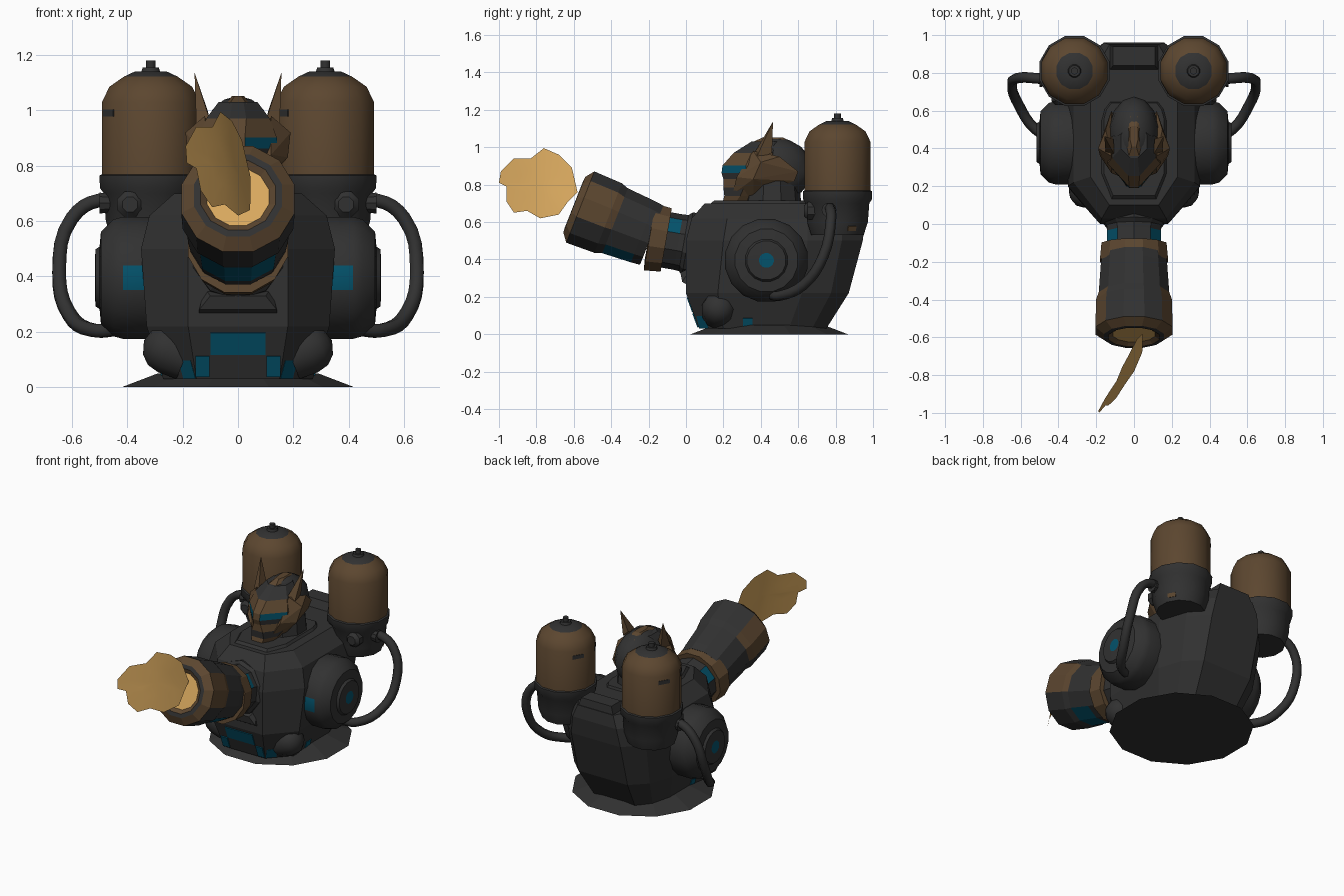
import bpy, bmesh
from math import pi, cos, sin, radians
from mathutils import Matrix, Vector

cube = bpy.data.objects.get("Cube")
if cube:
    bpy.data.objects.remove(cube, do_unlink=True)


def material(name, rgb):
    m = bpy.data.materials.new(name)
    m.use_nodes = True
    m.diffuse_color = (*rgb, 1)
    m.node_tree.nodes["Principled BSDF"].inputs["Base Color"].default_value = (*rgb, 1)
    return m


MATS = [material("charcoal metal", (.031, .031, .031)),
        material("bronze", (.107, .062, .029)),
        material("teal light", (.001, .085, .148)),
        material("flame gold", (.70, .40, .115))]
DARK, BRONZE, TEAL, GOLD = range(4)


def finish(name, bm, smooth=0):
    bmesh.ops.recalc_face_normals(bm, faces=bm.faces)
    me = bpy.data.meshes.new(name)
    bm.to_mesh(me)
    bm.free()
    for m in MATS:
        me.materials.append(m)
    ob = bpy.data.objects.new(name, me)
    bpy.context.collection.objects.link(ob)
    if smooth:
        bpy.ops.object.select_all(action='DESELECT')
        ob.select_set(True)
        bpy.context.view_layer.objects.active = ob
        bpy.ops.object.shade_smooth_by_angle(angle=radians(smooth))
    return ob


def skin(bm, a, b, mat):
    """Bridge two closed rings; a ring of one vertex is a pole."""
    n = max(len(a), len(b))
    for i in range(n):
        j = (i + 1) % n
        corners = [a[i % len(a)], a[j % len(a)], b[j % len(b)], b[i % len(b)]]
        bm.faces.new(list(dict.fromkeys(corners))).material_index = mat


def lathe(name, profile, segs, mx, smooth=0):
    """Profile rows: radius, height, material of the band that follows."""
    bm = bmesh.new()
    rings = []
    for r, h, _ in profile:
        angles = [(i + .5) * 2 * pi / segs for i in range(segs)] if r else [0]
        rings.append([bm.verts.new(mx @ Vector((r * cos(a), r * sin(a), h))) for a in angles])
    for k in range(len(rings) - 1):
        skin(bm, rings[k], rings[k + 1], profile[k][2])
    return finish(name, bm, smooth)


def loft(name, sections, mat=DARK):
    """Section: z, front half width, front y, side half width, side y pair, back half width, back y."""
    bm = bmesh.new()
    rings = []
    for z, wf, yf, ws, ya, yb, wb, yk in sections:
        bulge = ((ws + wb) / 2 + (ws - wb) * .15, (yb + yk) / 2 + (yk - yb) * .12)
        half = [(wf, yf), (ws, ya), (ws, yb), bulge, (wb, yk)]
        outline = half + [(-x, y) for x, y in reversed(half)]
        rings.append([bm.verts.new((x, y, z)) for x, y in outline])
    for a, b in zip(rings, rings[1:]):
        skin(bm, a, b, mat)
    for r in (rings[0], rings[-1]):
        bm.faces.new(r).material_index = mat
    return finish(name, bm)


def hull(name, points, mat=DARK, side=1):
    bm = bmesh.new()
    for x, y, z in points:
        bm.verts.new((x * side, y, z))
    bmesh.ops.convex_hull(bm, input=bm.verts)
    for f in bm.faces:
        f.material_index = mat
    return finish(name, bm)


def box(name, centre, size, mat, rot):
    bm = bmesh.new()
    mx = Matrix.Translation(centre) @ rot @ Matrix.Diagonal((*size, 1))
    bmesh.ops.create_cube(bm, size=1, matrix=mx)
    for f in bm.faces:
        f.material_index = mat
    return finish(name, bm)


def paint(ob, mat, rule):
    for p in ob.data.polygons:
        if rule(p.center, p.normal):
            p.material_index = mat


move = Matrix.Translation

# Base and torso
lathe("base_plate", [(0, 0, 0), (.435, 0, 0), (.30, .05, 0), (0, .05, 0)], 12, move((0, .445, 0)))
loft("torso", [
    (.03, .15, .07, .27, .20, .55, .15, .75),
    (.22, .18, .0, .33, .17, .62, .18, .87),
    (.50, .18, .0, .35, .20, .65, .18, .945),
    (.62, .17, .03, .32, .22, .65, .16, .96),
    (.70, .13, .10, .23, .25, .65, .13, .95)])
loft("collar", [(.66, .14, .09, .20, .25, .55, .14, .66), (.715, .11, .15, .16, .27, .55, .12, .64)])
hull("back_plate", [(s * x, y, z) for s in (-1, 1) for x, y, z in
                    [(.14, .80, .66), (.14, .95, .66), (.11, .84, .75), (.11, .94, .75)]])
hull("chest_bracket", [(s * x, y, z) for s in (-1, 1) for x, y, z in
                       [(.14, .03, .25), (.14, -.02, .28), (.10, -.03, .33), (.12, .03, .36)]])

# Painted arch at the foot of the chest
slope = Matrix.Rotation(radians(20.2), 4, 'X')
box("chest_light", (0, .022, .158), (.20, .008, .085), TEAL, slope)
for s in (-1, 1):
    box("chest_light_leg", (s * .128, .051, .075), (.05, .008, .08), TEAL, slope)
    box("chest_light_corner", (s * .182, .09, .065), (.065, .008, .07), TEAL,
        Matrix.Rotation(s * .83, 4, 'Z') @ slope)
    box("hip_light", (s * .281, .33, .065), (.008, .05, .045), TEAL, Matrix.Rotation(s * .31, 4, 'Y'))

for s in (-1, 1):
    # Shoulder discs
    turn = Matrix.Rotation(s * pi / 2, 4, 'Y')
    disc = lathe("shoulder_disc", [
        (.22, .26, 0), (.225, .34, 0), (.225, .415, 0), (.215, .45, 0), (.17, .495, 0), (.115, .50, 0),
        (.105, .515, 0), (.04, .517, TEAL), (0, .517, 0)], 16, move((0, .43, .395)) @ turn, 30)
    paint(disc, TEAL, lambda c, n: .35 < abs(c.x) < .41 and n.y < -.97)

    # Hip bulges
    lathe("hip_bulge", [(.09, -.08, 0), (.092, -.01, 0), (.08, .035, 0), (.05, .065, 0), (0, .08, 0)],
          12, move((s * .265, .175, .14)) @ Matrix.Rotation(s * 1.2, 4, 'Y'), 45)

    # Tanks and their holders
    at = move((s * .315, .81, 0))
    lathe("tank", [
        (.182, .74, BRONZE), (.182, 1.03, BRONZE), (.155, 1.085, BRONZE), (.10, 1.122, DARK),
        (.06, 1.14, DARK), (.035, 1.14, DARK), (.03, 1.155, DARK), (.018, 1.155, DARK),
        (.018, 1.18, DARK), (0, 1.18, DARK)], 12, at, 35)
    lathe("tank_holder", [
        (0, .53, 0), (.145, .53, 0), (.168, .60, 0), (.176, .70, 0), (.19, .72, 0), (.192, .765, 0),
        (.18, .77, 0), (0, .77, 0)], 12, at, 35)
    for degrees in (150, 210):
        face = at @ Matrix.Rotation(radians(degrees), 4, 'Z')
        box("tank_patch", face @ Vector((.1745, 0, .99)), (.008, .075, .025), DARK, face.to_3x3().to_4x4())

    # Hose with its connectors
    lathe("hose_socket", [(0, .36, 0), (.05, .36, 0), (.05, .45, 0), (.035, .46, 0), (.04, .50, 0), (0, .50, 0)],
          10, move((0, .765, .665)) @ turn, 35)
    lathe("holder_knob", [(.05, -.03, 0), (.05, .04, 0), (.03, .06, 0), (0, .06, 0)], 8,
          move((s * .39, .69, .66)) @ Matrix.Rotation(pi / 2, 4, 'X'), 35)
    cu = bpy.data.curves.new("hose", 'CURVE')
    cu.dimensions = '3D'
    cu.bevel_depth, cu.bevel_resolution, cu.resolution_u = .028, 1, 4
    path = [(.42, .765, .66), (.50, .77, .675), (.60, .775, .61), (.646, .735, .42),
            (.61, .63, .265), (.52, .50, .205), (.44, .46, .21)]
    sp = cu.splines.new('BEZIER')
    sp.bezier_points.add(len(path) - 1)
    for p, (x, y, z) in zip(sp.bezier_points, path):
        p.co = (s * x, y, z)
        p.handle_left_type = p.handle_right_type = 'AUTO'
    cu.materials.append(MATS[DARK])
    bpy.context.collection.objects.link(bpy.data.objects.new("hose", cu))

    # Horns and side plates of the head
    hull("horn", [(.10, .36, .96), (.15, .37, .93), (.14, .46, .97), (.11, .45, 1.0), (.157, .465, 1.137)],
         BRONZE, s)
    hull("cheek_guard", [(.12, .27, .84), (.18, .36, .83), (.11, .47, .78), (.19, .40, .92), (.15, .50, .95),
                         (.12, .36, .98), (.07, .25, .75), (.10, .36, .74), (.12, .60, .87),
                         (.11, .58, .82)], BRONZE, s)

# Worn spot on one holder
box("worn_spot", (.447, .886, .566), (.01, .05, .025), BRONZE, Matrix.Rotation(pi / 6, 4, 'Z')
    @ Matrix.Rotation(.32, 4, 'Y'))

# Head
lathe("neck", [(.16, .66, 0), (.145, .82, 0), (0, .82, 0)], 10, move((0, .46, 0)))
dome = [(sin(a), -cos(a), 0) for a in [k * pi / 8 for k in range(1, 8)]]
lathe("helmet", [(0, -1, 0)] + dome + [(0, 1, 0)], 14,
      move((0, .475, .88)) @ Matrix.Diagonal((.135, .20, .172, 1)), 30)
loft("crest", [(.97, .035, .30, .045, .36, .56, .035, .62), (1.025, .03, .35, .042, .40, .53, .02, .57),
               (1.052, .012, .41, .022, .45, .50, .012, .52)], BRONZE)
mask = loft("face_mask", [
    (.685, .03, .19, .05, .25, .32, .04, .36),
    (.74, .045, .205, .09, .29, .42, .05, .46),
    (.785, .04, .20, .12, .31, .45, .05, .50),
    (.83, .025, .20, .135, .32, .45, .05, .50),
    (.862, .025, .19, .14, .32, .45, .05, .50),
    (.902, .025, .195, .14, .32, .45, .05, .50),
    (.97, .03, .255, .115, .35, .46, .05, .50),
    (1.03, .02, .35, .07, .40, .47, .04, .50)], BRONZE)
paint(mask, TEAL, lambda c, n: .862 < c.z < .902 and n.y < -.4 and abs(c.x) > .03)
paint(mask, DARK, lambda c, n: n.y < -.3 and (.74 < c.z < .785 or .83 < c.z < .862 and abs(c.x) > .03)
      or c.z > .97)

# Forearm and cuff, slightly raised
wrist = move((0, -.15, .512)) @ Matrix.Rotation(radians(80), 4, 'X')
forearm = lathe("forearm", [(.17, -.26, 0), (.17, -.16, 0), (.152, -.14, 0), (.15, -.11, 0),
                            (.15, -.04, 0), (.16, .0, 0), (0, .0, 0)], 10, wrist)
paint(forearm, TEAL, lambda c, n: -.12 < c.y < -.03 and abs(n.x) > .6 and n.z > .3)
lathe("cuff", [(.13, -.045, BRONZE), (.178, -.045, BRONZE), (.187, .045, BRONZE), (.13, .05, BRONZE)],
      12, wrist)

# Cannon barrel
aim = move((0, -.565, .68)) @ Matrix.Rotation(radians(68.5), 4, 'X')
barrel = lathe("cannon_barrel", [
    (0, -.41, DARK), (.176, -.41, DARK), (.182, -.36, DARK), (.193, -.20, DARK),
    (.207, -.16, DARK), (.212, 0, BRONZE), (.165, .035, DARK),
    (.14, .037, BRONZE), (.115, .02, GOLD), (0, .02, GOLD)], 12, aim)
back = aim.inverted()
paint(barrel, BRONZE, lambda c, n: abs(n.x) > .6 and -.19 < (back @ c).z < -.01 and n.z > -.4)
paint(barrel, TEAL, lambda c, n: n.z < -.55 and -.33 < (back @ c).z < -.19)

# Flame sheet
edge = [(-.58, .76), (-.61, .89), (-.68, .96), (-.76, .995), (-.83, .94), (-.92, .94), (-.99, .87), (-1, .81),
        (-.96, .79), (-.96, .71), (-.92, .65), (-.85, .66), (-.78, .62), (-.68, .64), (-.63, .71)]
bm = bmesh.new()
rings = []
for k in (1, .5, 0):
    pts = [(-.79 + (y + .79) * k, .81 + (z - .81) * k) for y, z in (edge if k else edge[:1])]
    rings.append([bm.verts.new((.035 - .22 * (max(0, -.58 - y) / .42) ** 1.5 - .2 * (z - .81), y, z))
                  for y, z in pts])
for a, b in zip(rings, rings[1:]):
    skin(bm, a, b, GOLD)
finish("flame", bm, 60)
